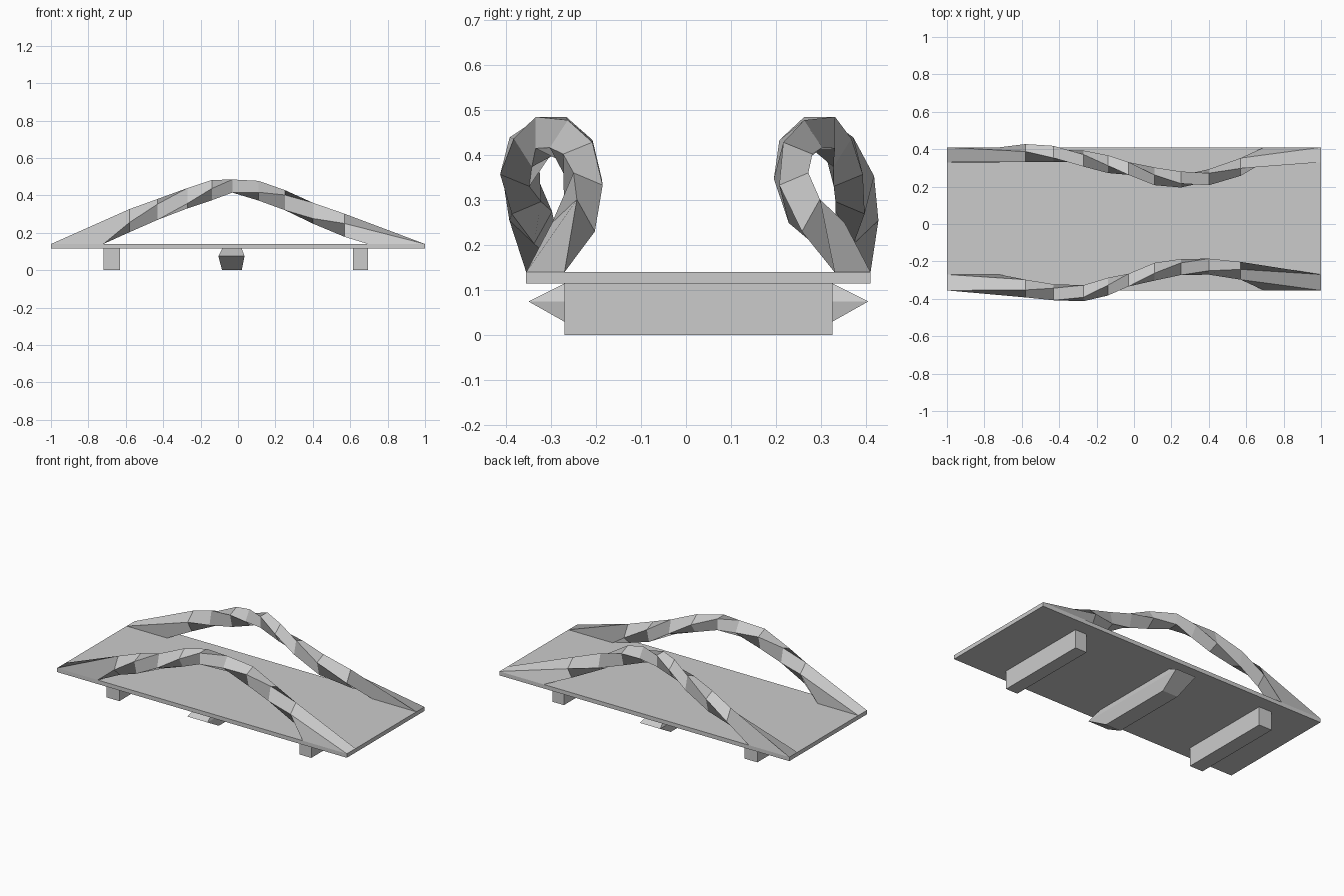
import bpy
from math import sin, cos, pi

if "Cube" in bpy.data.objects:
    bpy.data.objects.remove(bpy.data.objects["Cube"])


def mesh(name, verts, faces):
    me = bpy.data.meshes.new(name)
    me.from_pydata(verts, [], faces)
    me.update()
    ob = bpy.data.objects.new(name, me)
    bpy.context.collection.objects.link(ob)
    return ob


def loft(name, rings):
    """Skin a list of four-cornered rings and cap both ends."""
    verts = [v for r in rings for v in r]
    faces = [(3, 2, 1, 0)]
    for i in range(len(rings) - 1):
        for j in range(4):
            k = (j + 1) % 4
            faces.append((4*i + j, 4*i + k, 4*i + 4 + k, 4*i + 4 + j))
    n = 4 * (len(rings) - 1)
    faces.append((n, n + 1, n + 2, n + 3))
    ob = mesh(name, verts, faces)
    import bmesh
    bm = bmesh.new()
    bm.from_mesh(ob.data)
    bmesh.ops.recalc_face_normals(bm, faces=bm.faces)
    bm.to_mesh(ob.data)
    bm.free()
    return ob


def rect(x0, x1, y0, y1, z):
    return [(x0, y0, z), (x1, y0, z), (x1, y1, z), (x0, y1, z)]


# Deck
loft("deck", [rect(-1, 1, -.355, .41, z) for z in (.115, .14)])

# Square piers under each end
for name, x0, x1 in (("left_pier", -.72, -.63), ("right_pier", .615, .695)):
    loft(name, [rect(x0, x1, -.27, .325, z) for z in (0, .115)])

# Middle pier with pointed ends
loft("middle_pier", [rect(-.085, .02, -.217, .272, 0),
                     rect(-.105, .035, -.35, .405, .075),
                     rect(-.085, .02, -.27, .325, .115)])

# Twisted arches: a square bar turning once along its length
XS = (-.58, -.43, -.27, -.14, -.03, .11, .25, .4, .57)
ZS = (.265, .325, .385, .428, .45, .425, .375, .305, .24)


def arch(name, y0, y1, ys, turn):
    def foot(inner, outer):
        return [(inner, y0, .14), (inner, y1, .14), (outer, y1, .14), (outer, y0, .14)]
    rings = [foot(-.72, -1)]
    for i, (x, y, z) in enumerate(zip(XS, ys, ZS), 1):
        a = turn * 2 * pi * i / (len(XS) + 1)
        stretch = 1 + .3 * min(1, abs(x) / .3)
        ring = []
        for u, v in ((-1, -1), (1, -1), (1, 1), (-1, 1)):
            u, v = u * .034, v * .034
            ring.append((x, y + u*cos(a) - v*sin(a),
                         z + stretch * (u*sin(a) + v*cos(a))))
        rings.append(ring)
    rings.append(foot(.695, 1))
    loft(name, rings)


arch("front_arch", -.355, -.27,
     (-.345, -.365, -.37, -.335, -.3, -.255, -.23, -.228, -.25), -1)
arch("back_arch", .33, .41,
     (.38, .375, .35, .32, .297, .255, .238, .25, .305), 1)
